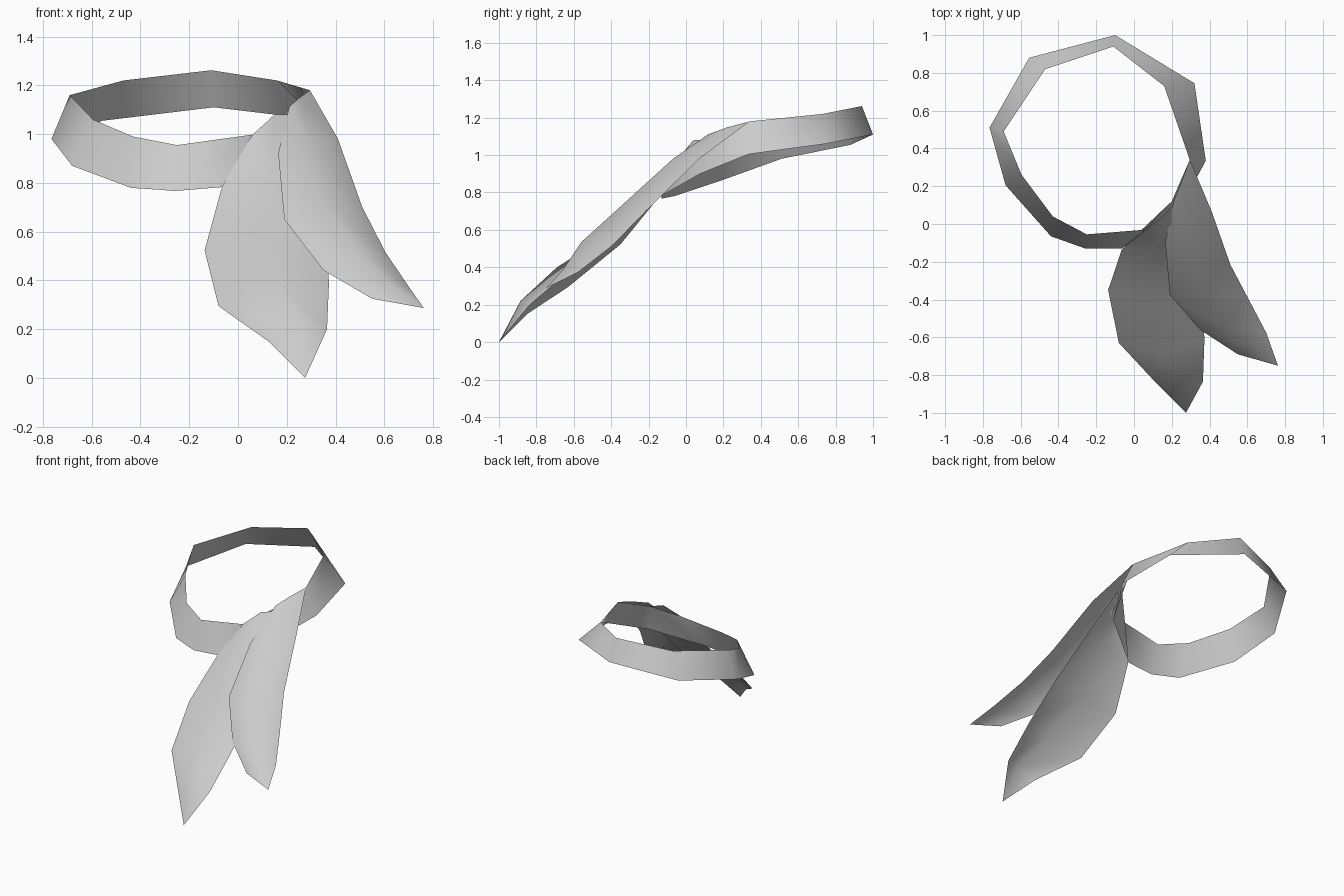
import bpy
import math

old = bpy.data.objects.get("Cube")
if old:
    bpy.data.objects.remove(old, do_unlink=True)

# One cloth colour
cloth = bpy.data.materials.new("light_grey_cloth")
cloth.use_nodes = True
colour = (0.6, 0.6, 0.6, 1.0)
cloth.diffuse_color = colour
bsdf = next(n for n in cloth.node_tree.nodes if n.type == 'BSDF_PRINCIPLED')
bsdf.inputs["Base Color"].default_value = colour
bsdf.inputs["Roughness"].default_value = 0.8


def sheet(name, rows, tip=None, closed=False):
    """Skin equal-length rows of points into a cloth sheet, with an optional pointed end."""
    n = len(rows[0])
    verts = [p for row in rows for p in row]
    faces = []
    count = len(rows) if closed else len(rows) - 1
    for i in range(count):
        a, b = i * n, ((i + 1) % len(rows)) * n
        for j in range(n - 1):
            faces.append((a + j, b + j, b + j + 1, a + j + 1))
    if tip:
        verts.append(tip)
        a, t = (len(rows) - 1) * n, len(verts) - 1
        faces += [(a + j, t, a + j + 1) for j in range(n - 1)]
    mesh = bpy.data.meshes.new(name)
    mesh.from_pydata(verts, [], faces)
    mesh.materials.append(cloth)
    obj = bpy.data.objects.new(name, mesh)
    bpy.context.collection.objects.link(obj)
    bpy.ops.object.select_all(action='DESELECT')
    obj.select_set(True)
    bpy.context.view_layer.objects.active = obj
    bpy.ops.object.shade_smooth_by_angle(angle=math.radians(80))
    return obj


# Neck band: lower and upper rim, from the back round the right side to the knot
sheet("neck_band", [
    [(-0.10, 1.00, 1.11), (-0.11, 0.94, 1.262)],
    [(-0.555, 0.88, 1.055), (-0.47, 0.82, 1.22)],
    [(-0.765, 0.51, 0.98), (-0.69, 0.49, 1.16)],
    [(-0.68, 0.205, 0.87), (-0.595, 0.26, 1.06)],
    [(-0.44, -0.065, 0.78), (-0.43, 0.04, 0.99)],
    [(-0.257, -0.13, 0.767), (-0.25, -0.055, 0.955)],
    [(-0.065, -0.13, 0.783), (0.06, -0.03, 0.998)],
    [(0.24, 0.075, 0.90), (0.20, 0.12, 1.09)],
    [(0.38, 0.335, 1.005), (0.295, 0.34, 1.18)],
    [(0.32, 0.745, 1.06), (0.16, 0.73, 1.22)],
], closed=True)

# Long lower tail: left edge, raised middle, right edge, from the knot down
sheet("lower_tail", [
    [(0.06, -0.03, 0.998), (0.15, 0.04, 1.08), (0.26, 0.15, 1.08)],
    [(-0.065, -0.135, 0.787), (0.12, -0.13, 0.86), (0.31, -0.08, 0.86)],
    [(-0.137, -0.35, 0.523), (0.11, -0.40, 0.585), (0.36, -0.36, 0.60)],
    [(-0.08, -0.63, 0.295), (0.15, -0.69, 0.40), (0.373, -0.61, 0.39)],
    [(0.125, -0.85, 0.15), (0.25, -0.885, 0.22), (0.365, -0.835, 0.20)],
], tip=(0.275, -1.0, 0.0))

# Upper tail, overlapping the lower one
sheet("upper_tail", [
    [(0.21, 0.12, 1.112), (0.25, 0.22, 1.148), (0.295, 0.34, 1.18)],
    [(0.165, -0.095, 0.92), (0.29, -0.07, 0.98), (0.41, 0.07, 0.98)],
    [(0.19, -0.375, 0.65), (0.35, -0.35, 0.725), (0.51, -0.215, 0.70)],
    [(0.35, -0.56, 0.442), (0.48, -0.56, 0.535), (0.605, -0.395, 0.515)],
    [(0.55, -0.69, 0.325), (0.625, -0.66, 0.385), (0.70, -0.575, 0.375)],
], tip=(0.762, -0.75, 0.287))
